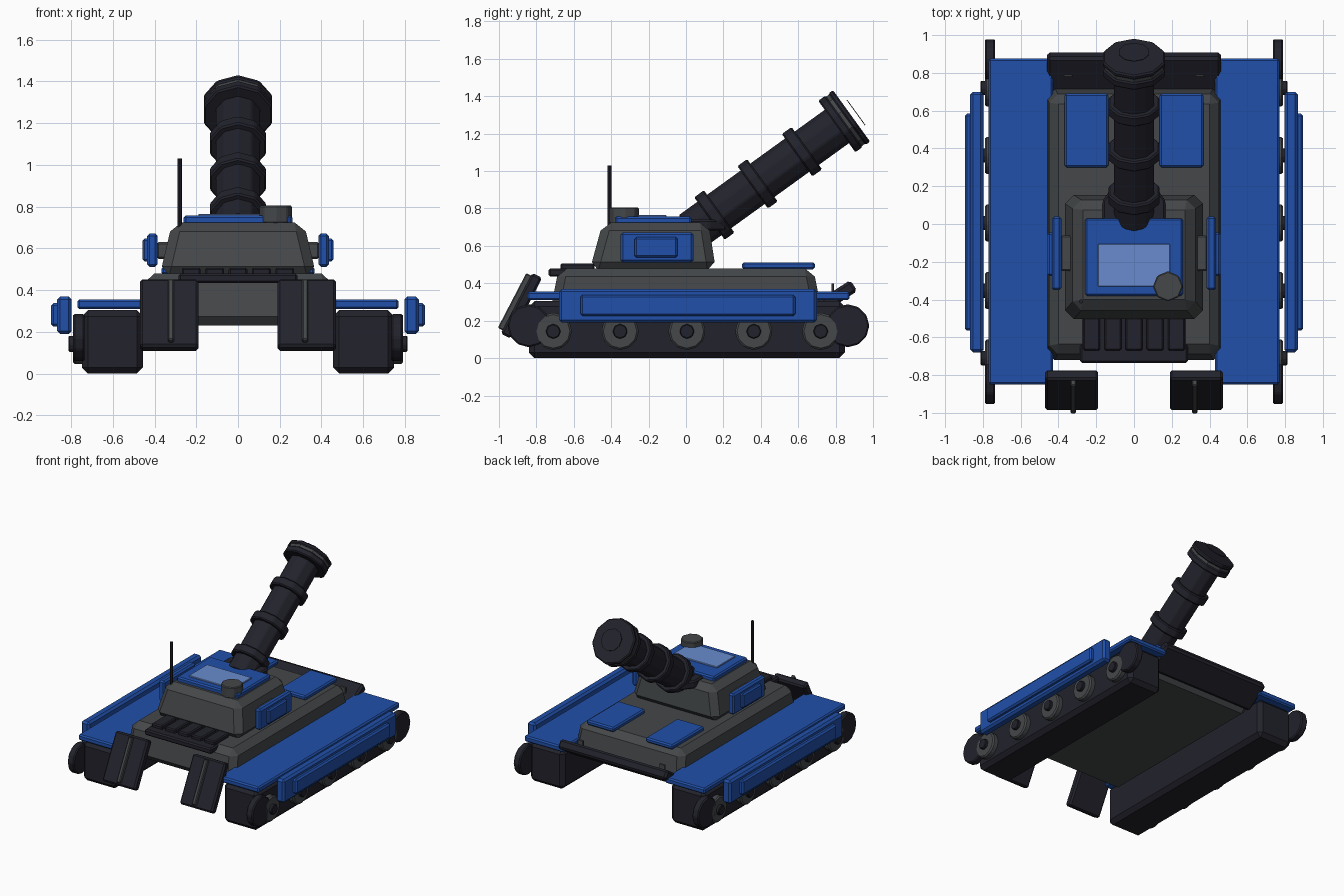
import bpy, bmesh, math
from mathutils import Vector, Matrix

if "Cube" in bpy.data.objects:
    bpy.data.objects.remove(bpy.data.objects["Cube"], do_unlink=True)


def material(name, rgb):
    m = bpy.data.materials.new(name)
    m.use_nodes = True
    m.diffuse_color = (*rgb, 1)
    m.node_tree.nodes["Principled BSDF"].inputs["Base Color"].default_value = (*rgb, 1)
    return m


BLUE = material("armour blue", (0.015, 0.08, 0.40))
PALE = material("pale blue", (0.14, 0.26, 0.61))
GREY = material("hull grey", (0.058, 0.063, 0.067))
DARK = material("dark steel", (0.016, 0.016, 0.025))


def finish(bm, name, mat, bevel=0, matrix=None):
    """Chamfer the mesh, place it and give it its colour."""
    if bevel:
        bmesh.ops.bevel(bm, geom=bm.edges[:], offset=bevel, segments=1, affect='EDGES')
    if matrix:
        bm.transform(matrix)
    bmesh.ops.recalc_face_normals(bm, faces=bm.faces[:])
    mesh = bpy.data.meshes.new(name)
    bm.to_mesh(mesh)
    bm.free()
    mesh.materials.append(mat)
    ob = bpy.data.objects.new(name, mesh)
    bpy.context.collection.objects.link(ob)
    return ob


def box(name, x, y, z, mat, bevel=0.01, inset=(0, 0, 0), tilt=0):
    """Box from ranges; inset narrows the top at the sides, front and back."""
    mid = Vector([(r[0] + r[1]) / 2 for r in (x, y, z)])
    size = [r[1] - r[0] for r in (x, y, z)]
    bm = bmesh.new()
    bmesh.ops.create_cube(bm, size=1)
    for v in bm.verts:
        top = v.co.z > 0
        v.co = Vector([c * s for c, s in zip(v.co, size)])
        if top:
            v.co.x -= math.copysign(inset[0], v.co.x)
            v.co.y += inset[1] if v.co.y < 0 else -inset[2]
    place = Matrix.Translation(mid) @ Matrix.Rotation(tilt, 4, 'X')
    return finish(bm, name, mat, bevel, place)


def prism(name, start, end, radius, sides, mat, bevel=0):
    """Regular prism between two points, with one corner turned upwards."""
    start, end = Vector(start), Vector(end)
    axis = end - start
    bm = bmesh.new()
    ring = [bm.verts.new((radius * math.sin(2 * math.pi * i / sides),
                          radius * math.cos(2 * math.pi * i / sides), 0)) for i in range(sides)]
    base = bm.faces.new(ring)
    side = bmesh.ops.extrude_face_region(bm, geom=[base])["geom"]
    bmesh.ops.translate(bm, vec=(0, 0, axis.length),
                        verts=[g for g in side if isinstance(g, bmesh.types.BMVert)])
    place = Matrix.Translation(start) @ axis.to_track_quat('Z', 'Y').to_matrix().to_4x4()
    return finish(bm, name, mat, bevel, place)


# Hull and turret
box("hull", (-.47, .47), (-.73, .73), (.23, .48), GREY, .045, (.025, .05, .05))
box("turret", (-.375, .375), (-.515, .16), (.47, .725), GREY, .045, (.06, .07, .04))
box("turret_roof", (-.26, .26), (-.38, .03), (.715, .757), BLUE)
box("roof_panel", (-.19, .19), (-.33, -.105), (.75, .766), PALE, .003)
prism("hatch", (.18, -.33, .72), (.18, -.33, .805), .08, 8, GREY, .006)
prism("antenna", (-.28, -.41, .55), (-.28, -.41, 1.03), .011, 8, DARK)

# Engine grille at the front of the hull
box("engine_grille", (-.285, .285), (-.735, -.49), (.435, .48), DARK)
for i in range(5):
    x = (i - 2) * .112
    box("grille_slat", (x - .045, x + .045), (-.67, -.49), (.47, .507), DARK, .008)

# Rear blade
box("rear_blade", (-.46, .46), (.695, .915), (.293, .363), DARK, .015, tilt=math.radians(33))

# Parts repeated on both sides
for s, side in ((1, "left"), (-1, "right")):
    def span(a, b):
        return tuple(sorted((s * a, s * b)))

    box(side + "_track", span(.455, .748), (-.84, .85), (0, .305), DARK, .03)
    box(side + "_fender", span(.43, .77), (-.85, .875), (.31, .355), BLUE)
    box(side + "_skirt", span(.797, .867), (-.68, .70), (.19, .37), BLUE, .015)
    box(side + "_skirt_plate", span(.855, .895), (-.565, .585), (.225, .338), BLUE, .012)
    box(side + "_cheek_armour", span(.385, .435), (-.35, .04), (.512, .672), BLUE, .012)
    box(side + "_cheek_plate", span(.425, .457), (-.275, -.045), (.538, .647), BLUE, .01)
    box(side + "_cheek_mount", span(.30, .39), (-.25, -.06), (.55, .63), GREY)
    box(side + "_deck_plate", span(.135, .367), (.30, .69), (.475, .512), BLUE)
    box(side + "_blade_handle", span(.325, .372), (.777, .792), (.34, .40), GREY, .003)

    # Road wheels with hubs, and the end wheels
    for i in range(5):
        y = -.71 + i * .3575
        prism(side + "_road_wheel", (s * .73, y, .143), (s * .79, y, .143), .1, 12, GREY, .01)
        prism(side + "_wheel_hub", (s * .78, y, .143), (s * .812, y, .143), .04, 8, DARK, .005)
    for y in (-.84, .865):
        prism(side + "_end_wheel", (s * .735, y, .173), (s * .79, y, .173), .115, 12, DARK, .008)

    # Tilted ground spades with a rib down the middle
    lean = math.radians(-27.5)
    box(side + "_spade", span(.19, .47), (-.91, -.85), (.097, .463), DARK, .012, tilt=lean)
    box(side + "_spade_rib", span(.307, .336), (-.932, -.895), (.135, .465), GREY, .006, tilt=lean)

# Barrel, measured back from the muzzle
muzzle = Vector((0, .885, 1.295))
aim = Vector((0, .81, .585)).normalized()


def barrel_part(name, back, front, radius, mat, bevel=.006):
    prism(name, muzzle - aim * back, muzzle - aim * front, radius, 10, mat, bevel)


prism("barrel_socket", (0, .07, .68), (0, .07, .74), .175, 10, DARK, .01)
barrel_part("barrel", 1.06, .03, .112, DARK)
for centre in (.905, .62, .327):
    barrel_part("barrel_ring", centre + .032, centre - .032, .142, DARK, .008)
barrel_part("muzzle_collar", .097, .05, .172, DARK, .008)
barrel_part("muzzle_band", .055, .025, .163, GREY, 0)
barrel_part("muzzle_rim", .03, 0, .172, DARK, .008)
barrel_part("bore_disc", -.028, -.032, .083, DARK, 0)
